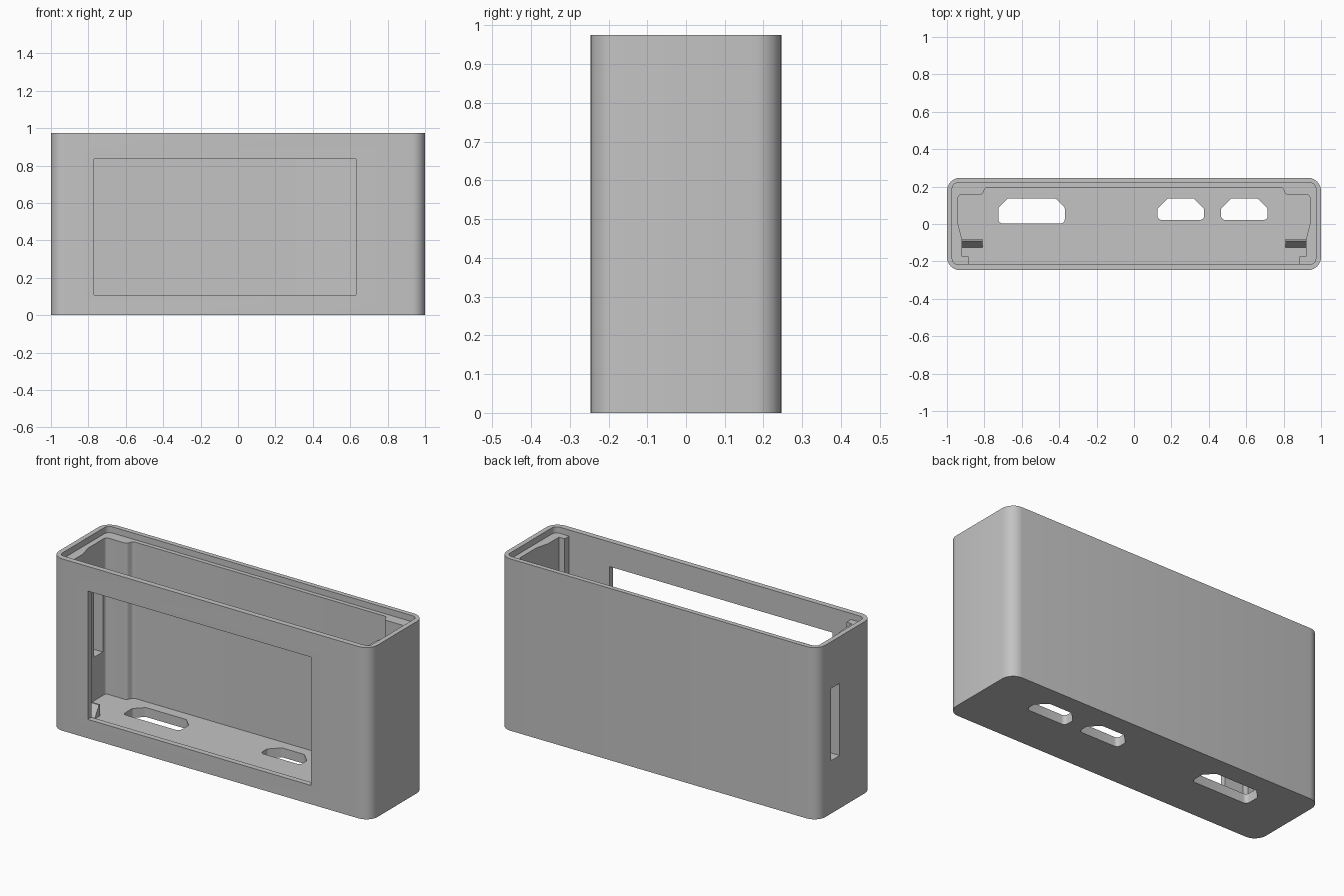
import bpy, bmesh, math
from mathutils import Vector

cube = bpy.data.objects.get("Cube")
if cube:
    bpy.data.objects.remove(cube, do_unlink=True)

grey = bpy.data.materials.new("matt grey")
grey.use_nodes = True
colour = (0.55, 0.55, 0.55, 1)
grey.diffuse_color = colour
grey.node_tree.nodes["Principled BSDF"].inputs["Base Color"].default_value = colour


def rounded(corners, steps=6):
    """Turn (x, y, radius) corners into a filleted outline."""
    pts = []
    for i, (x, y, r) in enumerate(corners):
        p = Vector((x, y))
        if r == 0:
            pts.append(p)
            continue
        a = (Vector(corners[i - 1][:2]) - p).normalized()
        b = (Vector(corners[(i + 1) % len(corners)][:2]) - p).normalized()
        half = a.angle(b) / 2
        centre = p + (a + b).normalized() * (r / math.sin(half))
        start = p + a * (r / math.tan(half)) - centre
        end = p + b * (r / math.tan(half)) - centre
        sweep = start.angle_signed(end)
        for k in range(steps + 1):
            t = -sweep * k / steps
            c, s = math.cos(t), math.sin(t)
            pts.append(centre + Vector((start.x * c - start.y * s,
                                        start.x * s + start.y * c)))
    return pts


def prism(name, outline, low, high, axis="z"):
    """Extrude an outline along z, or a (y, z) outline along x."""
    bm = bmesh.new()

    def place(p, h):
        return (p[0], p[1], h) if axis == "z" else (h, p[0], p[1])
    face = bm.faces.new([bm.verts.new(place(p, low)) for p in outline])
    up = Vector((0, 0, high - low)) if axis == "z" else Vector((high - low, 0, 0))
    new = bmesh.ops.extrude_face_region(bm, geom=[face])["geom"]
    bmesh.ops.translate(bm, vec=up, verts=[v for v in new if isinstance(v, bmesh.types.BMVert)])
    bmesh.ops.recalc_face_normals(bm, faces=bm.faces)
    mesh = bpy.data.meshes.new(name)
    bm.to_mesh(mesh)
    bm.free()
    mesh.materials.append(grey)
    obj = bpy.data.objects.new(name, mesh)
    bpy.context.collection.objects.link(obj)
    return obj


def rect(x0, x1, y0, y1, r=0):
    return rounded([(x0, y0, r), (x1, y0, r), (x1, y1, r), (x0, y1, r)])


def cut(body, cutter):
    cutter.hide_render = True
    mod = body.modifiers.new("cut", "BOOLEAN")
    mod.operation = "DIFFERENCE"
    mod.solver = "EXACT"
    mod.object = cutter
    bpy.context.view_layer.objects.active = body
    bpy.ops.object.modifier_apply(modifier=mod.name)
    bpy.data.objects.remove(cutter, do_unlink=True)


# Outer case
HEIGHT, FLOOR, LEDGE = 0.975, 0.053, 0.94
case = prism("case_shell", rect(-1, 1, -0.247, 0.247, 0.07), 0, HEIGHT)

# Stepped inner cavity, mirrored about the middle
side = [(0.885, -0.215, 0), (0.885, -0.175, 0), (0.92, -0.175, 0),
        (0.92, -0.08, 0), (0.94, 0, 0), (0.94, 0.157, 0.015),
        (0.81, 0.157, 0.02), (0.795, 0.196, 0.02)]
cavity = side + [(-x, y, r) for x, y, r in reversed(side)]
cut(case, prism("cavity_cutter", rounded(cavity), FLOOR, HEIGHT + 0.1))

# Lid recess around the open top
cut(case, prism("lid_cutter", rect(-0.972, 0.972, -0.215, 0.22, 0.03), LEDGE, HEIGHT + 0.1))

# Display window in the front wall
cut(case, prism("window_cutter", rect(-0.3, -0.2, 0.107, 0.835), -0.77, 0.63, "x"))

# Slot in one end wall
cut(case, prism("end_slot_cutter", rect(0.05, 0.13, 0.30, 0.71), -1.1, -0.9, "x"))

# Connector openings in the floor
for x0, x1, y0, y1, c in [(-0.725, -0.37, 0.003, 0.137, 0.05),
                          (0.125, 0.375, 0.022, 0.137, 0.055),
                          (0.465, 0.715, 0.022, 0.137, 0.055)]:
    shape = [(x0, y0, 0.022), (x1, y0, 0.022), (x1, y1 - c, 0.015), (x1 - c, y1, 0.015),
             (x0 + c, y1, 0.015), (x0, y1 - c, 0.015)]
    cut(case, prism("port_cutter", rounded(shape), -0.1, FLOOR + 0.02))

# Sloped retaining clips on the floor at both ends
clip = [(-0.125, FLOOR - 0.01), (-0.08, FLOOR - 0.01), (-0.08, 0.118),
        (-0.09, 0.118), (-0.125, 0.06)]
clips = [prism("left_clip", clip, 0.81, 0.93, "x"),
         prism("right_clip", clip, -0.93, -0.81, "x")]

# Smooth the fillets, keep hard edges
bpy.ops.object.select_all(action="DESELECT")
for obj in [case] + clips:
    obj.select_set(True)
bpy.context.view_layer.objects.active = case
bpy.ops.object.shade_smooth_by_angle(angle=math.radians(30))
